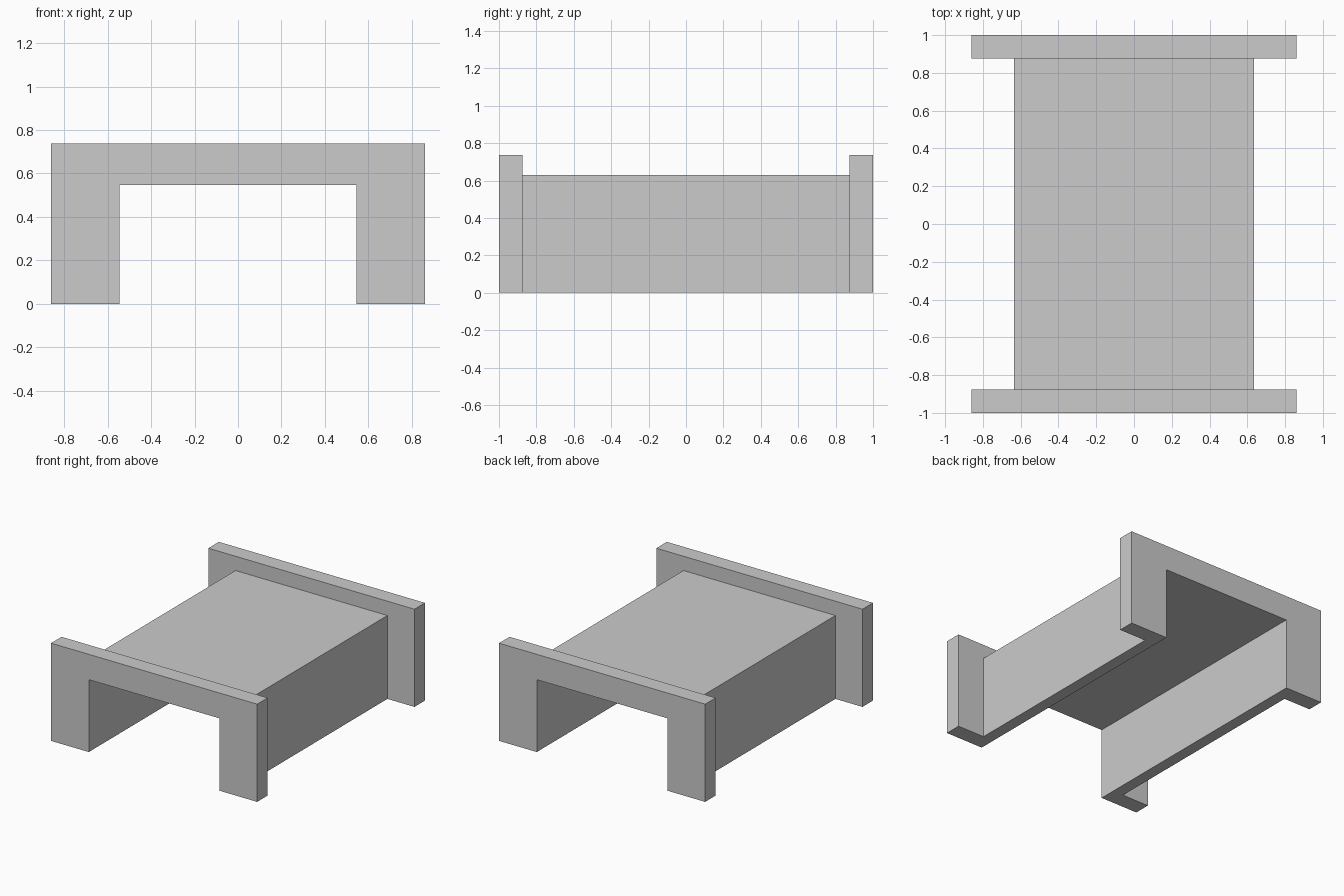
import bpy
import bmesh

if "Cube" in bpy.data.objects:
    bpy.data.objects.remove(bpy.data.objects["Cube"])

PORTAL = (0.86, 0.737)    # half width and height of the end frames
BARREL = (0.634, 0.629)   # half width and height of the passage walls
OPENING = (0.545, 0.546)  # half width and height of the passage
STATIONS = [(-1, PORTAL), (-0.875, PORTAL), (-0.875, BARREL),
            (0.875, BARREL), (0.875, PORTAL), (1, PORTAL)]

concrete = bpy.data.materials.new("light_grey_concrete")
concrete.diffuse_color = (0.6, 0.6, 0.6, 1)
concrete.use_nodes = True
concrete.node_tree.nodes["Principled BSDF"].inputs["Base Color"].default_value = concrete.diffuse_color


def arch(bm, y, outer):
    """Square arch section: outer outline, then the opening in reverse."""
    (w, h), (a, b) = outer, OPENING
    pts = [(-w, 0), (-w, h), (w, h), (w, 0), (a, 0), (a, b), (-a, b), (-a, 0)]
    return [bm.verts.new((x, y, z)) for x, z in pts]


bm = bmesh.new()
rings = [arch(bm, y, outer) for y, outer in STATIONS]

# Walls along the passage, and the flat steps behind each end frame
for i, (r, s) in enumerate(zip(rings, rings[1:])):
    is_step = STATIONS[i][0] == STATIONS[i + 1][0]
    for j in range(3 if is_step else 8):
        k = (j + 1) % 8
        bm.faces.new((r[j], r[k], s[k], s[j]))

# Front and back faces of the end frames
for r in (rings[0], rings[-1]):
    for quad in ((0, 1, 6, 7), (1, 2, 5, 6), (2, 3, 4, 5)):
        bm.faces.new([r[j] for j in quad])

bmesh.ops.remove_doubles(bm, verts=bm.verts, dist=1e-5)
bmesh.ops.recalc_face_normals(bm, faces=bm.faces)
mesh = bpy.data.meshes.new("culvert")
bm.to_mesh(mesh)
bm.free()
mesh.materials.append(concrete)
bpy.context.collection.objects.link(bpy.data.objects.new("culvert", mesh))
